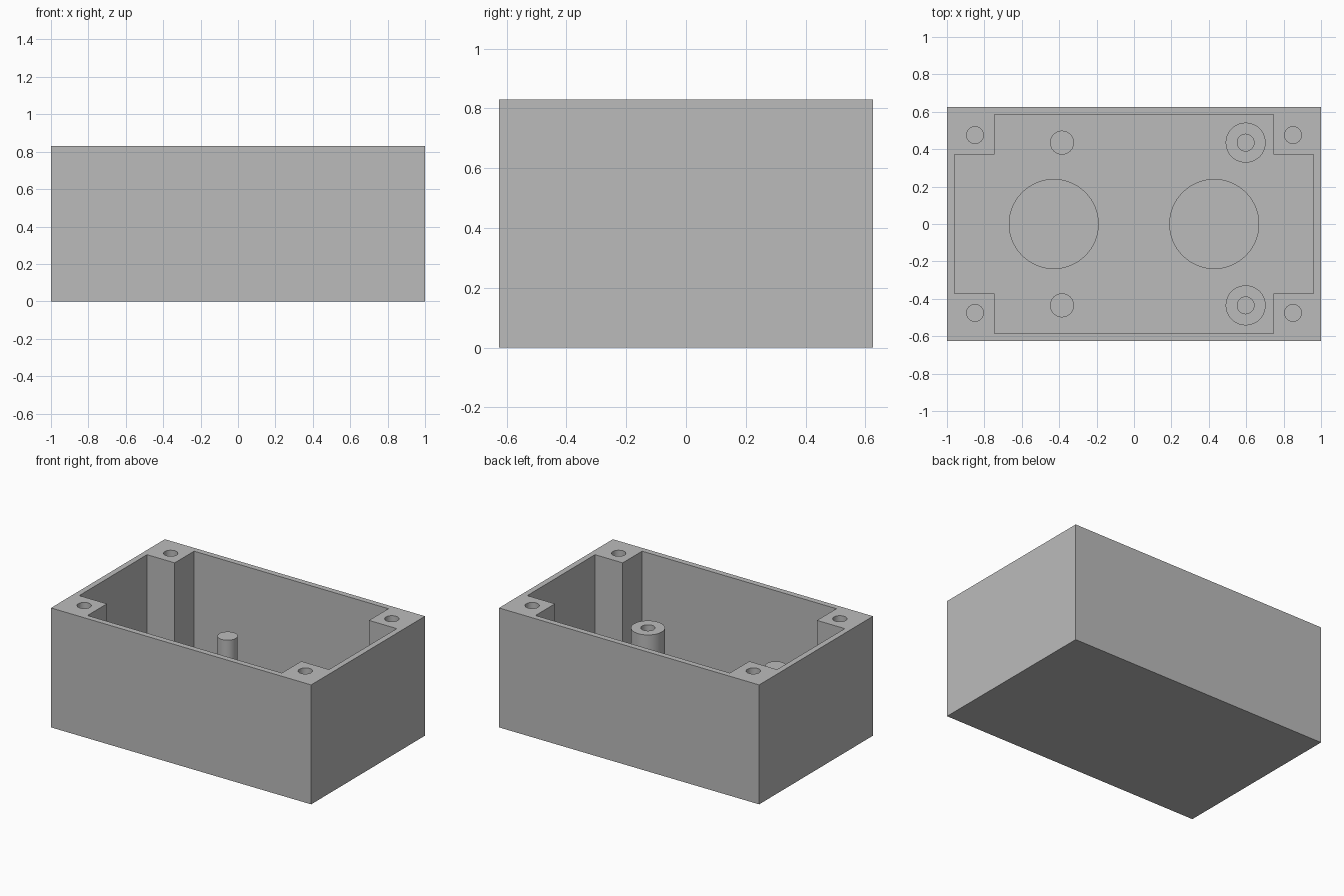
import bpy
import bmesh
import math

if "Cube" in bpy.data.objects:
    bpy.data.objects.remove(bpy.data.objects["Cube"], do_unlink=True)

HEIGHT, FLOOR, POST_TOP = 0.83, 0.08, 0.395

grey = bpy.data.materials.new("plain grey")
grey.use_nodes = True
colour = (0.5, 0.5, 0.5, 1)
grey.diffuse_color = colour
grey.node_tree.nodes["Principled BSDF"].inputs["Base Color"].default_value = colour


def prism(name, outline, z0, z1):
    """Upright solid from a counter-clockwise outline."""
    bm = bmesh.new()
    base = bm.faces.new([bm.verts.new((x, y, z0)) for x, y in outline])
    top = bmesh.ops.extrude_face_region(bm, geom=[base], use_keep_orig=True)
    verts = [g for g in top["geom"] if isinstance(g, bmesh.types.BMVert)]
    bmesh.ops.translate(bm, verts=verts, vec=(0, 0, z1 - z0))
    bmesh.ops.recalc_face_normals(bm, faces=bm.faces)
    mesh = bpy.data.meshes.new(name)
    bm.to_mesh(mesh)
    bm.free()
    mesh.materials.append(grey)
    obj = bpy.data.objects.new(name, mesh)
    bpy.context.collection.objects.link(obj)
    return obj


def circle(x, y, r, sides=48):
    turn = math.tau / sides
    return [(x + r * math.cos(i * turn), y + r * math.sin(i * turn)) for i in range(sides)]


def select_only(obj):
    bpy.ops.object.select_all(action="DESELECT")
    obj.select_set(True)
    bpy.context.view_layer.objects.active = obj


def cut(obj, cutter):
    cutter.hide_render = True
    mod = obj.modifiers.new("cut", "BOOLEAN")
    mod.operation = "DIFFERENCE"
    mod.solver = "EXACT"
    mod.object = cutter
    select_only(obj)
    bpy.ops.object.modifier_apply(modifier=mod.name)
    bpy.data.objects.remove(cutter, do_unlink=True)


def smooth(obj):
    select_only(obj)
    bpy.ops.object.shade_smooth_by_angle(angle=math.radians(30))


# Open box with solid corner blocks
w, d = 1.0, 0.625
box = prism("box_shell", [(-w, -d), (w, -d), (w, d), (-w, d)], 0, HEIGHT)
X, Y, bx, by = 0.96, 0.585, 0.747, 0.372
quarter = [(X, by), (bx, by), (bx, Y)]
cross = (quarter
         + [(-x, y) for x, y in reversed(quarter)]
         + [(-x, -y) for x, y in quarter]
         + [(x, -y) for x, y in reversed(quarter)])
cut(box, prism("cavity_cutter", cross, FLOOR, HEIGHT + 0.1))

# Lid screw holes in the corner blocks
for sx in (-1, 1):
    for sy in (-1, 1):
        cut(box, prism("screw_cutter", circle(sx * 0.85, sy * 0.475, 0.045),
                       HEIGHT - 0.3, HEIGHT + 0.1))

# Round shallow recesses in the floor
for sx in (-1, 1):
    cut(box, prism("recess_cutter", circle(sx * 0.429, 0, 0.238, 64), FLOOR / 2, FLOOR + 0.1))
smooth(box)

# Plain pegs on one end, drilled standoffs on the other
for side, sy in (("front", -1), ("back", 1)):
    y = sy * 0.435
    peg = prism(side + "_support_peg", circle(-0.385, y, 0.064), FLOOR, POST_TOP)
    smooth(peg)
    standoff = prism(side + "_screw_standoff", circle(0.597, y, 0.107), FLOOR, POST_TOP)
    cut(standoff, prism("standoff_cutter", circle(0.597, y, 0.045), FLOOR + 0.03, POST_TOP + 0.1))
    smooth(standoff)
